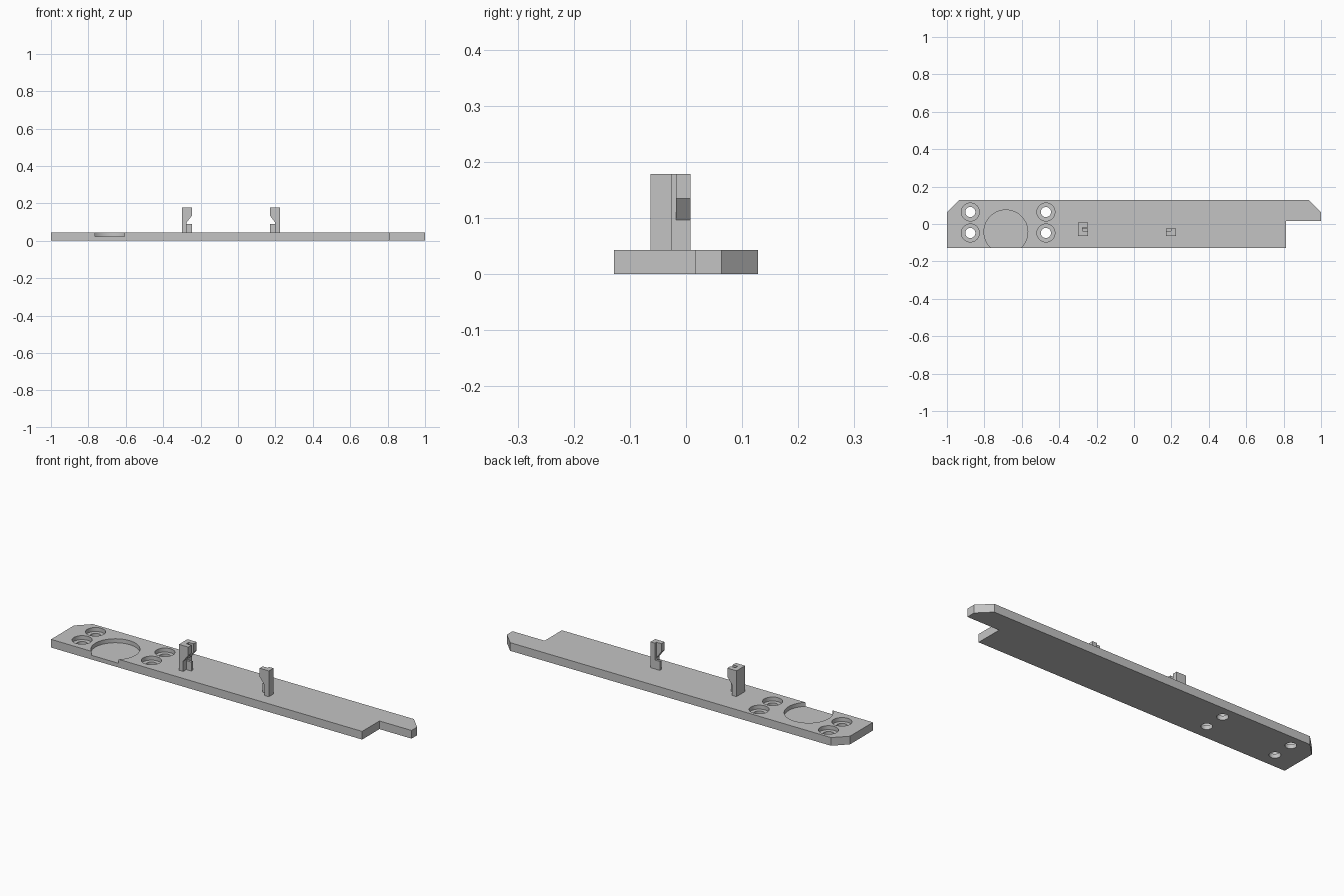
import bpy
import bmesh
from mathutils import Matrix

cube = bpy.data.objects.get("Cube")
if cube:
    bpy.data.objects.remove(cube, do_unlink=True)

THICK = 0.043       # plate thickness
FLOOR = 0.022       # floor height of the pocket and counterbores
TOP = 0.179         # top of the clips

grey = bpy.data.materials.new("light grey")
grey.use_nodes = True
grey.diffuse_color = (0.55, 0.55, 0.55, 1)
grey.node_tree.nodes["Principled BSDF"].inputs["Base Color"].default_value = (0.55, 0.55, 0.55, 1)


def add_object(name, bm):
    bmesh.ops.recalc_face_normals(bm, faces=bm.faces)
    mesh = bpy.data.meshes.new(name)
    bm.to_mesh(mesh)
    bm.free()
    mesh.materials.append(grey)
    obj = bpy.data.objects.new(name, mesh)
    bpy.context.collection.objects.link(obj)
    return obj


def prism(bm, points, shift):
    """Extrude a closed outline of 3D points along a vector."""
    face = bm.faces.new([bm.verts.new(p) for p in points])
    new = bmesh.ops.extrude_face_region(bm, geom=[face])["geom"]
    bmesh.ops.translate(bm, vec=shift, verts=[v for v in new if isinstance(v, bmesh.types.BMVert)])


def cut_cylinder(target, x, y, radius, z0, z1):
    bm = bmesh.new()
    bmesh.ops.create_cone(bm, cap_ends=True, segments=64, radius1=radius, radius2=radius,
                          depth=z1 - z0, matrix=Matrix.Translation((x, y, (z0 + z1) / 2)))
    cutter = add_object("cutter", bm)
    cutter.hide_render = True
    mod = target.modifiers.new("cut", "BOOLEAN")
    mod.operation = "DIFFERENCE"
    mod.solver = "EXACT"
    mod.object = cutter
    return cutter


# Base plate with two clipped corners and a notch at one end
outline = [(-1, -0.128), (0.813, -0.128), (0.813, 0.016), (1, 0.016),
           (1, 0.063), (0.935, 0.128), (-0.935, 0.128), (-1, 0.063)]
bm = bmesh.new()
prism(bm, [(x, y, 0) for x, y in outline], (0, 0, THICK))
plate = add_object("base_plate", bm)

# Round pocket open to the front edge, and four counterbored screw holes
cutters = [cut_cylinder(plate, -0.685, -0.042, 0.117, FLOOR, 0.1)]
for x in (-0.875, -0.471):
    for y in (0.064, -0.048):
        cutters.append(cut_cylinder(plate, x, y, 0.048, FLOOR, 0.1))
        cutters.append(cut_cylinder(plate, x, y, 0.027, -0.1, 0.1))

# Bake the cuts and discard the cutters
bpy.context.view_layer.update()
depsgraph = bpy.context.evaluated_depsgraph_get()
baked = bpy.data.meshes.new_from_object(plate.evaluated_get(depsgraph))
plate.modifiers.clear()
plate.data = baked
for cutter in cutters:
    bpy.data.objects.remove(cutter, do_unlink=True)
baked.materials.clear()
baked.materials.append(grey)
for poly in baked.polygons:
    poly.material_index = 0
bpy.ops.object.select_all(action="DESELECT")
plate.select_set(True)
bpy.context.view_layer.objects.active = plate
bpy.ops.object.shade_smooth_by_angle()


def clip(name, back_x, side, y0, y1, hooks):
    """Upright bar with overhanging hooks and a low stop block."""
    bm = bmesh.new()

    def part(profile, lo, hi):
        prism(bm, [(back_x + side * d, lo, z) for d, z in profile], (0, hi - lo, 0))

    mid, tip = 0.025, 0.054
    part([(0, THICK), (mid, THICK), (mid, TOP), (0, TOP)], y0, y1)
    for lo, hi in hooks:
        part([(mid, 0.097), (tip, 0.135), (tip, TOP), (mid, TOP)], lo, hi)
    part([(mid, THICK), (tip, THICK), (tip, 0.09), (mid, 0.09)], -0.037, -0.025)
    return add_object(name, bm)


# Two facing clips: a wide one with two hooks, a narrow one with one
clip("wide_clip", -0.3, 1, -0.063, 0.008, [(-0.063, -0.037), (-0.018, 0.008)])
clip("narrow_clip", 0.224, -1, -0.063, -0.025, [(-0.063, -0.037)])
